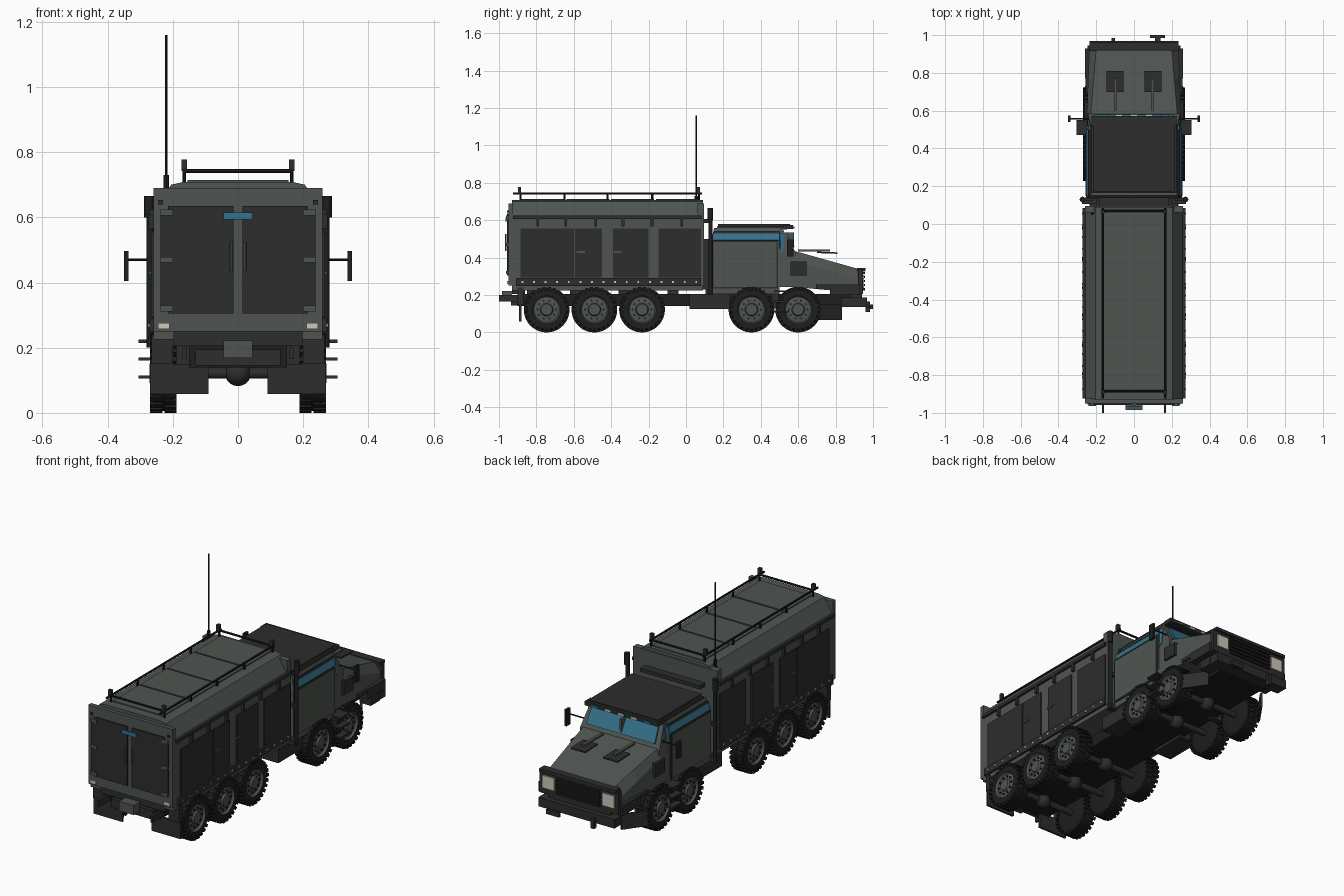
import bpy, bmesh, math
from mathutils import Vector, Matrix

if "Cube" in bpy.data.objects:
    bpy.data.objects.remove(bpy.data.objects["Cube"])


def mat(name, r, g, b):
    m = bpy.data.materials.new(name)
    m.diffuse_color = (r, g, b, 1)
    m.use_nodes = True
    m.node_tree.nodes["Principled BSDF"].inputs["Base Color"].default_value = m.diffuse_color
    return m


BODY = mat("grey green paint", .078, .091, .082)
DARK = mat("dark grey", .026, .026, .026)
BLACK = mat("black rubber", .013, .013, .013)
BLUE = mat("blue glass", .035, .17, .26)
CREAM = mat("lamp cream", .62, .58, .48)


def finish(name, bm, m, smooth=False):
    bmesh.ops.recalc_face_normals(bm, faces=bm.faces)
    me = bpy.data.meshes.new(name)
    bm.to_mesh(me)
    bm.free()
    ob = bpy.data.objects.new(name, me)
    bpy.context.collection.objects.link(ob)
    for k in (m if isinstance(m, (list, tuple)) else [m]):
        me.materials.append(k)
    if smooth:
        for o in bpy.context.selected_objects:
            o.select_set(False)
        ob.select_set(True)
        bpy.context.view_layer.objects.active = ob
        bpy.ops.object.shade_smooth_by_angle(angle=math.radians(35))
    return ob


def add_box(bm, x, y, z):
    size = [b - a for a, b in (x, y, z)]
    mid = [(a + b) / 2 for a, b in (x, y, z)]
    bmesh.ops.create_cube(bm, size=1, matrix=Matrix.Translation(mid) @ Matrix.Diagonal((*size, 1)))


def boxes(name, m, *dims, mirror=False):
    bm = bmesh.new()
    for x, y, z in dims:
        add_box(bm, x, y, z)
        if mirror:
            add_box(bm, (-x[1], -x[0]), y, z)
    return finish(name, bm, m)


def loft(name, m, rings):
    bm = bmesh.new()
    vs = [[bm.verts.new(p) for p in r] for r in rings]
    n = len(rings[0])
    for a, b in zip(vs, vs[1:]):
        for i in range(n):
            bm.faces.new((a[i], a[(i + 1) % n], b[(i + 1) % n], b[i]))
    bm.faces.new(vs[0])
    bm.faces.new(vs[-1])
    return finish(name, bm, m)


def plate(name, m, pts, t=.006, mirror=False):
    # thin slab grown both ways along the normal of a quad
    for s in ((1, -1) if mirror else (1,)):
        p = [Vector((s * a, b, c)) for a, b, c in pts]
        n = (p[1] - p[0]).cross(p[2] - p[0]).normalized() * t / 2
        loft(name, m, [[q - n for q in p], [q + n for q in p]])


def add_rod(bm, a, b, r, seg=8):
    a, b = Vector(a), Vector(b)
    d = b - a
    M = Matrix.Translation((a + b) / 2) @ d.to_track_quat('Z', 'Y').to_matrix().to_4x4()
    bmesh.ops.create_cone(bm, cap_ends=True, segments=seg, radius1=r, radius2=r, depth=d.length, matrix=M)


def rods(name, m, r, *ends, mirror=False, seg=8):
    bm = bmesh.new()
    for a, b in ends:
        for s in ((1, -1) if mirror else (1,)):
            add_rod(bm, (a[0] * s, a[1], a[2]), (b[0] * s, b[1], b[2]), r, seg)
    return finish(name, bm, m, True)


# Wheels: lathed tyre, tread lugs, painted hub with bolts
AXLES = (-.745, -.49, -.235, .35, .60)


def wheel_mesh():
    bm = bmesh.new()
    prof = [(-.038, .05), (-.04, .1), (-.03, .116), (.03, .116), (.04, .104), (.04, .075), (.028, .068), (.032, .035), (.042, .03), (.042, .001)]
    N = 32
    rings = [[bm.verts.new((x, r * math.cos(k * math.tau / N), r * math.sin(k * math.tau / N))) for k in range(N)] for x, r in prof]
    for j, (a, b) in enumerate(zip(rings, rings[1:])):
        for k in range(N):
            f = bm.faces.new((a[k], a[(k + 1) % N], b[(k + 1) % N], b[k]))
            f.material_index = 1 if j > 4 else 0
    bm.faces.new(rings[0])
    bm.faces.new(rings[-1]).material_index = 1
    for k in range(26):
        for x0, x1, off in ((-.041, -.003, 0), (.003, .041, .5)):
            t = bmesh.new()
            add_box(t, (x0, x1), (-.008, .008), (.104, .122))
            t.transform(Matrix.Rotation((k + off) * math.tau / 26, 4, 'X'))
            me = bpy.data.meshes.new("lug")
            t.to_mesh(me)
            t.free()
            bm.from_mesh(me)
            bpy.data.meshes.remove(me)
    for k in range(10):
        a = k * math.tau / 10
        p = Vector((.031, .05 * math.cos(a), .05 * math.sin(a)))
        n = len(bm.faces)
        add_rod(bm, p, p + Vector((.006, 0, 0)), .006, 6)
        bm.faces.ensure_lookup_table()
        for f in bm.faces[n:]:
            f.material_index = 0
    return finish("wheel", bm, [BLACK, BODY], True)


base = wheel_mesh()
for y in AXLES:
    for s in (1, -1):
        w = base if (y == AXLES[0] and s == 1) else base.copy()
        if w is not base:
            bpy.context.collection.objects.link(w)
        w.location = (s * .229, y, .122)
        w.rotation_euler = (0, 0, 0 if s > 0 else math.pi)
rods("axles", DARK, .017, *[((-.2, y, .122), (.2, y, .122)) for y in AXLES], seg=12)
bm = bmesh.new()
for y in AXLES:
    bmesh.ops.create_uvsphere(bm, u_segments=16, v_segments=10, radius=.04, matrix=Matrix.Translation((0, y, .122)))
finish("differentials", bm, DARK, True)

# Chassis, tanks, bumpers and flaps
boxes("chassis", BLACK, ((-.15, .15), (-.90, .90), (.14, .205)))
boxes("box_mounts", DARK, *[((.08, .14), (y, y + .06), (.2, .235)) for y in (-.85, -.62, -.36, -.1)], mirror=True)
boxes("side_tank", DARK, ((.12, .235), (.02, .235), (.125, .205)), ((.12, .235), (.46, .495), (.13, .205)), mirror=True)
boxes("rear_bumper", DARK, ((-.2, .2), (-.93, -.86), (.205, .255)), ((-.13, .13), (-.935, -.87), (.145, .195)))
boxes("hitch", BODY, ((-.045, .045), (-.985, -.93), (.168, .222)))
boxes("tow_hooks", DARK, ((.158, .17), (-1, -.9), (.165, .2)), mirror=True)
boxes("rear_mud_flap", DARK, ((.09, .27), (-.892, -.88), (.058, .15)), mirror=True)
boxes("rear_lamp_post", DARK, ((.2, .265), (-.9, -.87), (.15, .24)), mirror=True)
plate("front_mud_flap", DARK, [(.265, .71, .065), (.18, .83, .065), (.18, .83, .15), (.265, .71, .15)], .012, True)
boxes("front_bumper", DARK, ((-.235, .235), (.90, .968), (.137, .187)), ((.17, .24), (.83, .91), (.137, .187)), ((-.19, .19), (.88, .94), (.18, .21)))
boxes("front_tow_plate", DARK, ((.085, .165), (.985, 1), (.125, .15)), ((.11, .14), (.96, .99), (.13, .145)), ((-.12, -.1), (.96, .985), (.11, .165)))
boxes("cab_steps", DARK, *[((.235, .305), (.47, .55), (z - .005, z + .005)) for z in (.11, .165, .22)], mirror=True)

# Cargo box with sloping roof shoulders
half = [(.26, .225), (.26, .62), (.205, .7), (.17, .708)]
sec = half + [(-x, z) for x, z in reversed(half)]
loft("cargo_box", BODY, [[(x, y, z) for x, z in sec] for y in (-.93, .09)])
boxes("rear_frame", BODY, ((-.26, .26), (-.95, -.925), (.25, .69)))
boxes("front_frame", BODY, ((-.26, .26), (.06, .095), (.25, .69)))
boxes("roof_panel", BODY, *[((-.155, .155), (y, y + .23), (.70, .714)) for y in (-.88, -.64, -.4, -.16)])
boxes("gutter_rail", DARK, ((.25, .273), (-.925, .085), (.607, .625)), mirror=True)
boxes("lower_rail", DARK, ((.25, .272), (-.91, .08), (.248, .29)), mirror=True)
boxes("rivets", CREAM, *[((.27, .276), (y, y + .01), (.264, .274)) for y in [-.88 + .062 * i for i in range(16)]], mirror=True)
boxes("side_doors", DARK, *[((.255, .267), d, (.294, .555)) for d in ((-.885, -.6), (-.594, -.45), (-.39, -.2), (-.147, .08))], mirror=True)
boxes("door_handles", BODY, *[((.26, .273), (y, y + .045), (.425, .435)) for y in (-.585, -.39)], mirror=True)
boxes("gutter_brackets", DARK, *[((.255, .275), (y, y + .015), (.565, .61)) for y in (-.8, -.65, -.49, -.345, -.19, -.03)], mirror=True)

# Rear doors and lamps
boxes("rear_doors", DARK, ((.014, .215), (-.958, -.94), (.305, .635)), ((.2, .238), (-.956, -.94), (.33, .61)), mirror=True)
boxes("rear_door_hinges", BODY, *[((.2, .24), (-.963, -.94), (z - .009, z + .009)) for z in (.32, .47, .615)], mirror=True)
rods("rear_door_grips", BODY, .005, ((.021, -.964, .435), (.021, -.964, .525)), mirror=True)
boxes("rear_blue_plate", BLUE, ((-.045, .045), (-.966, -.957), (.593, .615)))
boxes("rear_lamps", CREAM, ((.21, .246), (-.956, -.948), (.258, .276)), mirror=True)
boxes("rear_markers", DARK, ((.23, .245), (-.956, -.948), (.64, .653)), mirror=True)

# Roof rails, corner lamps and aerial
R = .165
rods("roof_rails", BLACK, .006, ((R, -.925, .742), (R, .085, .742)), *[((R, y, .7), (R, y, .742)) for y in (-.885, -.65, -.42, -.18, .07)], mirror=True)
rods("roof_cross_rails", BLACK, .006, *[((-R, y, .742), (R, y, .742)) for y in (-.885, .07)])
boxes("roof_corner_lamps", DARK, *[((.156, .174), (y - .009, y + .009), (.742, .777)) for y in (-.89, .065)], mirror=True)
rods("aerial", BLACK, .0035, ((-.22, .055, .68), (-.22, .055, 1.16)))
rods("aerial_base", BLACK, .009, ((-.22, .055, .66), (-.22, .055, .73)))

# Cab
def ring(z, y0, y1, w):
    return [(-w, y0, z), (w, y0, z), (w, y1, z), (-w, y1, z)]


loft("cab", BODY, [ring(.205, .135, .50, .25), ring(.244, .135, .50, .25), ring(.49, .135, .50, .25), ring(.557, .15, .50, .228)])
loft("cab_nose", BODY, [ring(.244, .495, .585, .25), ring(.43, .495, .585, .245), ring(.555, .49, .515, .226)])
boxes("cab_roof", DARK, ((-.226, .226), (.165, .54), (.55, .567)), ((-.215, .215), (.17, .555), (.565, .58)), ((-.226, .226), (.52, .572), (.552, .575)))
boxes("visor_lamps", CREAM, *[((x - .018, x + .018), (.57, .579), (.555, .567)) for x in (-.08, .0, .08)])
boxes("visor_blue_lamps", BLUE, ((.14, .185), (.57, .579), (.555, .567)), mirror=True)
plate("windscreen", BLUE, [(-.212, .577, .455), (.212, .577, .455), (.205, .533, .535), (-.205, .533, .535)], .009)
boxes("windscreen_post", BODY, ((-.006, .006), (.54, .578), (.46, .535)))
plate("side_window", BLUE, [(.2505, .145, .493), (.2505, .5, .493), (.239, .5, .528), (.239, .15, .528)], .008, True)
plate("quarter_window", BLUE, [(.246, .505, .43), (.242, .52, .43), (.232, .52, .53), (.237, .5, .53)], .012, True)
plate("window_trim", DARK, [(.239, .145, .528), (.239, .5, .528), (.236, .5, .541), (.236, .15, .541)], .01, True)
boxes("door_seam", DARK, ((.245, .2535), (.14, .492), (.235, .49)), mirror=True)
boxes("cab_door", BODY, ((.245, .257), (.147, .485), (.242, .482)), mirror=True)
boxes("side_vent", DARK, ((.235, .262), (.56, .645), (.305, .38)), mirror=True)
rods("exhaust_stack", BLACK, .011, ((.27, .13, .2), (.27, .13, .64)), mirror=True, seg=12)
rods("exhaust_tip", BLACK, .015, ((.273, .13, .6), (.273, .13, .665)), mirror=True, seg=12)
boxes("exhaust_brackets", DARK, ((.2, .275), (.105, .14), (.2, .23)), ((.22, .27), (.122, .14), (.4, .42)), mirror=True)
boxes("cab_gasket", DARK, ((-.2, .2), (.085, .14), (.23, .5)), ((-.185, .185), (.09, .14), (.585, .605)))
rods("mirror_arm", BLACK, .004, ((.235, .556, .47), (.342, .556, .47)), mirror=True)
boxes("mirror", BLACK, ((.336, .35), (.54, .574), (.405, .496)), mirror=True)

# Bonnet, grille, lamps and fenders
def bonnet(y, top, wt, bot, wb):
    return [(-wb, y, bot), (wb, y, bot), (wb, y, top - .05), (wt, y, top), (-wt, y, top), (-wb, y, top - .05)]


loft("bonnet", BODY, [bonnet(.57, .438, .23, .244, .25), bonnet(.77, .382, .213, .225, .243), bonnet(.93, .337, .2, .205, .236)])
boxes("fender", DARK, ((.22, .26), (.77, .93), (.2, .255)), ((.22, .256), (.695, .78), (.235, .255)), mirror=True)
boxes("grille_frame", DARK, ((-.245, .245), (.92, .945), (.205, .335)))
boxes("grille_slats", BLACK, *[((-.135, .135), (.94, .956), (z, z + .012)) for z in (.225, .247, .269, .291, .313)])
boxes("grille_lip", DARK, ((-.235, .235), (.915, .96), (.328, .345)))
boxes("headlamps", CREAM, ((.148, .222), (.94, .953), (.238, .308)), mirror=True)
plate("bonnet_vents", DARK, [(.055, .7, .428), (.145, .7, .428), (.145, .81, .424), (.055, .81, .424)], .008, True)
boxes("vent_stalks", BODY, ((.09, .106), (.6, .77), (.432, .442)), mirror=True)
